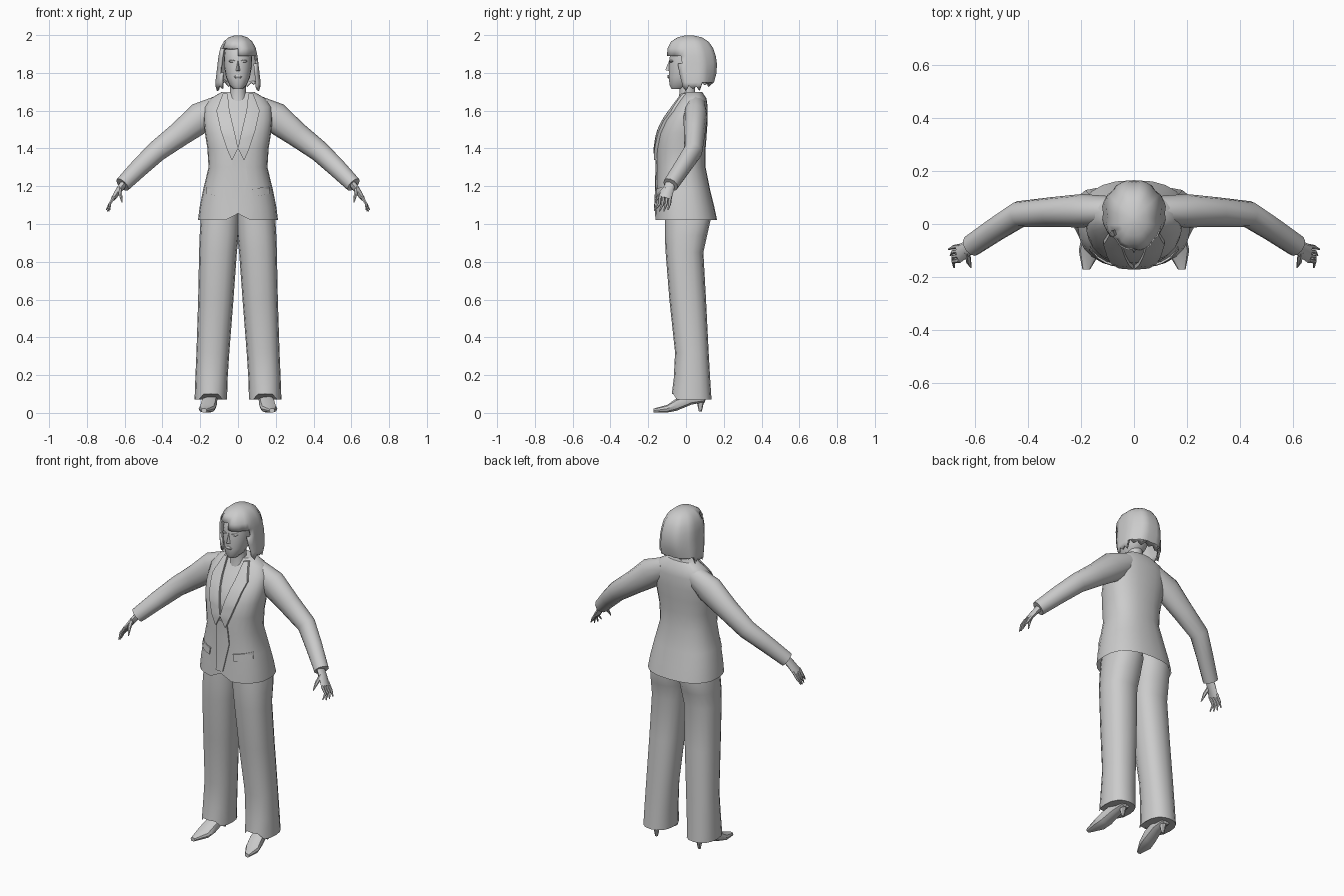
import bpy, bmesh, math
from mathutils import Vector
from mathutils.bvhtree import BVHTree

if "Cube" in bpy.data.objects:
    bpy.data.objects.remove(bpy.data.objects["Cube"])

grey = bpy.data.materials.new("plain_grey")
grey.diffuse_color = (0.6, 0.6, 0.6, 1)
grey.use_nodes = True
grey.node_tree.nodes["Principled BSDF"].inputs["Base Color"].default_value = grey.diffuse_color


def finish(name, bm, angle=40):
    bmesh.ops.recalc_face_normals(bm, faces=bm.faces)
    me = bpy.data.meshes.new(name)
    bm.to_mesh(me)
    bm.free()
    me.materials.append(grey)
    ob = bpy.data.objects.new(name, me)
    bpy.context.collection.objects.link(ob)
    bpy.ops.object.select_all(action='DESELECT')
    ob.select_set(True)
    bpy.context.view_layer.objects.active = ob
    bpy.ops.object.shade_smooth_by_angle(angle=math.radians(angle))
    return ob


def oval(c, u, v, n=14, p=2.0):
    """Closed superellipse ring around c with half axes u and v."""
    pts = []
    for i in range(n):
        a = 2 * math.pi * i / n
        k = [math.copysign(abs(t) ** (2 / p), t) for t in (math.cos(a), math.sin(a))]
        pts.append(Vector(c) + Vector(u) * k[0] + Vector(v) * k[1])
    return pts


def flat(z, x0, x1, y0, y1, n=14, p=2.0):
    """Horizontal ring filling the given x and y ranges."""
    return oval(((x0 + x1) / 2, (y0 + y1) / 2, z), ((x1 - x0) / 2, 0, 0),
                (0, (y1 - y0) / 2, 0), n, p)


def loft_bm(rings, s=1, cap0=True, cap1=True):
    bm = bmesh.new()
    vs = [[bm.verts.new((q.x * s, q.y, q.z)) for q in r] for r in rings]
    n = len(vs[0])
    for a, b in zip(vs, vs[1:]):
        for i in range(n):
            bm.faces.new((a[i], a[(i + 1) % n], b[(i + 1) % n], b[i]))
    if cap0:
        bm.faces.new(vs[0])
    if cap1:
        bm.faces.new(vs[-1])
    return bm


def tube(name, stations, s=1, n=8):
    """Limb through (centre, half depth, half height) stations."""
    c = [Vector(st[0]) for st in stations]
    rings = []
    for i, (_, d, h) in enumerate(stations):
        t = (c[min(i + 1, len(c) - 1)] - c[max(i - 1, 0)]).normalized()
        side = Vector((0, 1, 0))
        side = (side - t * side.dot(t)).normalized()
        rings.append(oval(c[i], side * d, t.cross(side) * h, n))
    return finish(name, loft_bm(rings, s))


# Jacket body: height, half width, front, back
body = [(1.02, .212, -.165, .165), (1.09, .203, -.162, .150), (1.18, .185, -.158, .128),
        (1.30, .156, -.155, .104), (1.40, .162, -.156, .104), (1.48, .175, -.145, .110),
        (1.55, .182, -.115, .115), (1.62, .178, -.065, .115), (1.665, .145, -.032, .108),
        (1.70, .085, -.010, .085)]
rings = [flat(z, -w, w, f, b, 24, 2.4) for z, w, f, b in body]
for q in rings[0]:                       # cutaway at the front of the hem
    if q.y < -.1 and abs(q.x) < .05:
        q.z += .035
jacket = finish("jacket", loft_bm(rings, cap0=False))
tree = BVHTree.FromPolygons([v.co for v in jacket.data.vertices],
                            [tuple(p.vertices) for p in jacket.data.polygons])


def plate(name, left, right, lift, s=1, steps=4):
    """Raised strip laid on the jacket front between two (x, z) outlines."""
    bm = bmesh.new()

    def sample(line):
        out = []
        for a, b in zip(line, line[1:]):
            for k in range(steps):
                out.append(Vector(a).lerp(Vector(b), k / steps))
        return out + [Vector(line[-1])]

    def on_front(q):
        hit = tree.ray_cast(Vector((q.x * s, -1, q.y)), Vector((0, 1, 0)))[0]
        return bm.verts.new((q.x * s, (hit.y if hit else 0) - lift, q.y))

    rows = [[on_front(a.lerp(b, t / 3)) for t in range(4)]
            for a, b in zip(sample(left), sample(right))]
    for a, b in zip(rows, rows[1:]):
        for i in range(3):
            bm.faces.new((a[i], a[i + 1], b[i + 1], b[i]))
    top = bm.faces[:]
    ext = bmesh.ops.extrude_face_region(bm, geom=top)
    for v in [g for g in ext["geom"] if isinstance(g, bmesh.types.BMVert)]:
        v.co.y += lift + .004
    return finish(name, bm)


# Lapels, pocket flaps and the overlapping front edge
for s, side in ((1, "left"), (-1, "right")):
    plate(side + "_lapel", [(.055, 1.69), (.045, 1.60), (.012, 1.46), (.0, 1.40), (.03, 1.34)],
          [(.08, 1.69), (.115, 1.60), (.09, 1.49), (.06, 1.40), (.034, 1.34)], .016, s)
    plate(side + "_pocket_flap", [(.075, 1.185), (.08, 1.145)],
          [(.165, 1.20), (.17, 1.16)], .008, s)
plate("front_overlap", [(-.03, 1.37), (-.03, 1.24), (-.03, 1.07)],
      [(.034, 1.37), (.052, 1.24), (.015, 1.07)], .007)

# Shirt collar band and neck
finish("neck", loft_bm([flat(1.64, -.055, .055, -.045, .065), flat(1.70, -.042, .042, -.035, .05),
                        flat(1.80, -.042, .042, -.045, .05)]))

for s, side in ((1, "left"), (-1, "right")):
    # Sleeve
    tube(side + "_sleeve", [((.09, .05, 1.625), .055, .06), ((.195, .05, 1.565), .063, .082),
                            ((.31, .045, 1.475), .056, .066), ((.43, .037, 1.385), .050, .056),
                            ((.52, -.02, 1.30), .045, .050), ((.612, -.082, 1.208), .042, .042)],
         s, 12)
    # Hand: palm, fingers, thumb
    tube(side + "_palm", [((.60, -.08, 1.22), .026, .020), ((.63, -.095, 1.18), .030, .017),
                          ((.66, -.112, 1.135), .036, .012)], s)
    for i in range(4):
        y = -.083 - .018 * i
        tip = (.698 - .007 * i, y - .012 - .005 * i, 1.075 - .008 * (i in (1, 2)))
        tube(f"{side}_finger_{i + 1}", [((.655, y, 1.145), .009, .009),
                                        ((.680, y - .004, 1.105), .008, .008), (tip, .003, .003)],
             s, 6)
    tube(side + "_thumb", [((.628, -.105, 1.19), .014, .012), ((.622, -.142, 1.155), .010, .010),
                           ((.614, -.163, 1.115), .003, .003)], s, 6)

    # Trouser leg: height, inner, outer, front, back
    leg = [(.07, .058, .230, -.075, .135), (.18, .055, .226, -.065, .128),
           (.32, .046, .220, -.058, .120), (.60, .024, .211, -.088, .106),
           (.85, .006, .206, -.108, .092), (.94, -.004, .203, -.112, .112),
           (1.03, -.01, .197, -.112, .132), (1.14, -.01, .17, -.11, .115)]
    rings = [flat(z, a, b, f, k, 16, 2.3) for z, a, b, f, k in leg]
    for q in rings[0]:                   # hem lifts over the shoe
        if q.y < -.05:
            q.z += .03
    finish(side + "_trouser_leg", loft_bm(rings, s, cap0=True))

    # Pointed shoe and stiletto heel
    def across(y, z, x, w, h):
        return oval((x, y, z), (w, 0, 0), (0, 0, h), 10, 2.5)
    finish(side + "_shoe", loft_bm([across(.10, .085, .142, .028, .030),
                                    across(.03, .075, .145, .036, .032),
                                    across(-.05, .044, .155, .043, .034),
                                    across(-.10, .022, .165, .043, .021),
                                    across(-.172, .012, .180, .014, .011)], s))
    finish(side + "_heel", loft_bm([flat(.09, .115, .169, .035, .115, 8),
                                    flat(.045, .127, .157, .06, .092, 8),
                                    flat(.008, .134, .150, .068, .084, 8)], s))

# Head with chin, cheeks and brow
head = [(1.715, .024, -.078, -.01), (1.735, .045, -.088, .03), (1.775, .063, -.092, .07),
        (1.83, .073, -.091, .10), (1.88, .075, -.088, .11), (1.93, .069, -.078, .10),
        (1.97, .045, -.04, .07)]
finish("head", loft_bm([flat(z, -w, w, f, b, 18, 2.2) for z, w, f, b in head]))
# Nose, lips and eyelids
bm = bmesh.new()
nv = [bm.verts.new(p) for p in ((0, -.088, 1.868), (-.016, -.084, 1.808), (.016, -.084, 1.808),
                                (0, -.110, 1.815))]
for f in ((0, 1, 3), (0, 3, 2), (1, 2, 3), (0, 2, 1)):
    bm.faces.new([nv[i] for i in f])
finish("nose", bm, 20)
finish("lips", loft_bm([flat(1.770, -.014, .014, -.096, -.07, 8), flat(1.779, -.024, .024, -.099, -.07, 8),
                        flat(1.790, -.012, .012, -.096, -.07, 8)]))
for s, side in ((1, "left"), (-1, "right")):
    finish(side + "_eyelid", loft_bm([oval((.030, -.07, 1.862), (.019, 0, 0), (0, 0, .009), 8),
                                      oval((.030, -.089, 1.862), (.015, 0, 0), (0, 0, .005), 8)], s))

# Bobbed hair: wavy locks, ragged hem, face opening and swept fringe
hair = [(1.715, .120, -.055, .125), (1.75, .122, -.068, .150), (1.80, .116, -.088, .164),
        (1.85, .110, -.098, .166), (1.89, .105, -.103, .160), (1.93, .096, -.100, .146),
        (1.965, .078, -.082, .122), (1.988, .050, -.045, .085), (1.999, .015, .0, .035)]
rings = [flat(z, -w, w, f, b, 32, 2.2) for z, w, f, b in hair]
for j, r in enumerate(rings[:7]):
    for i, q in enumerate(r):
        if i % 4 == 0:
            mid = Vector((0, .035, q.z))
            q.xy = (mid + (q - mid) * .955).xy
        if j == 0:
            q.z += (.0, .012, -.010, .018)[i % 4] + (.02 if q.y > .08 else 0)
bm = loft_bm(rings, cap0=False)
gone = []
for f in bm.faces:
    c = f.calc_center_median()
    if c.y < -.02 and c.z < 1.915 - .45 * c.x and -.088 < c.x < .1:
        gone.append(f)
bmesh.ops.delete(bm, geom=gone, context='FACES')
hair_ob = finish("hair", bm)
mod = hair_ob.modifiers.new("thickness", 'SOLIDIFY')
mod.thickness = .012
mod.offset = -1
